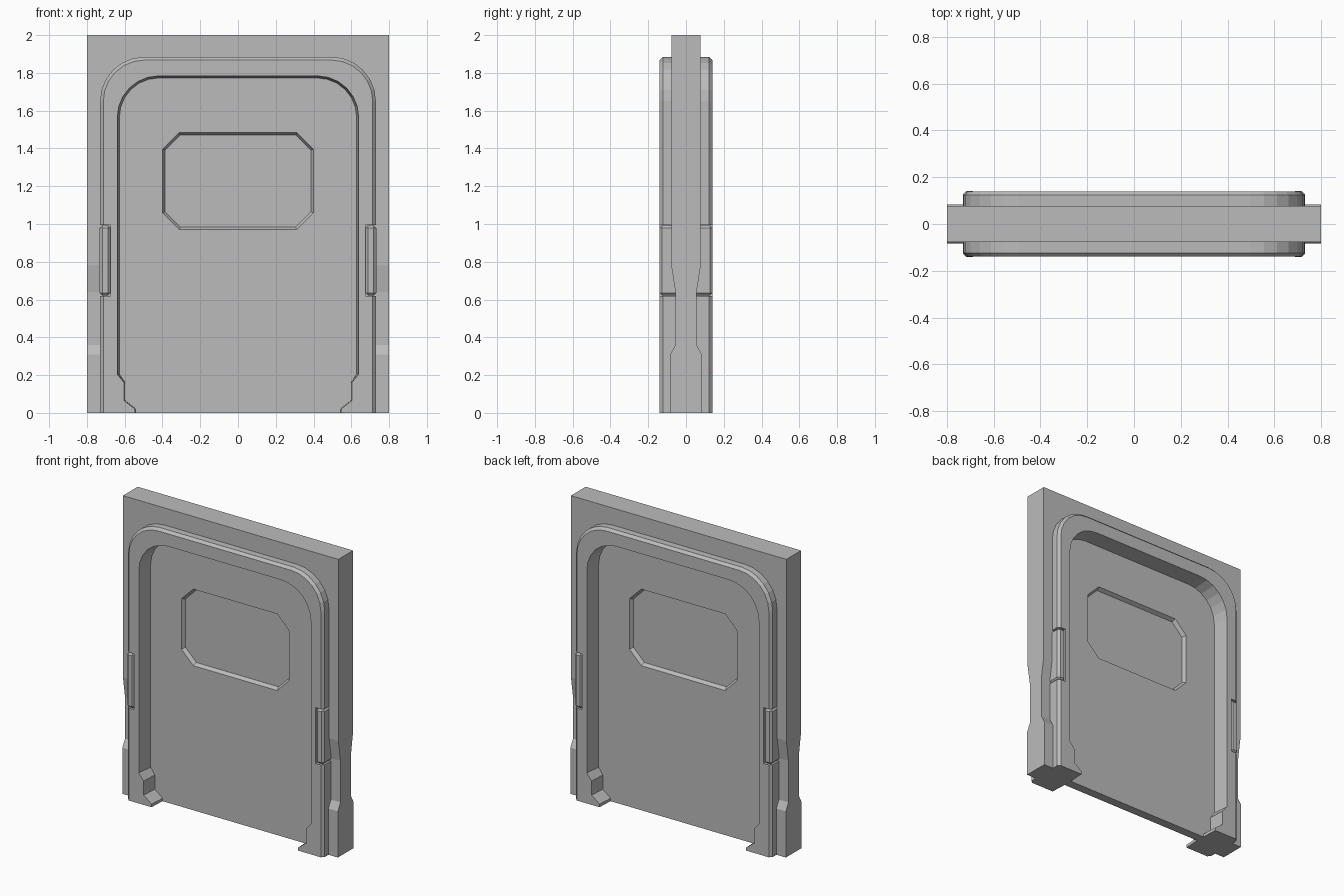
import bpy, bmesh, math

if "Cube" in bpy.data.objects:
    bpy.data.objects.remove(bpy.data.objects["Cube"])

GREY = (0.5, 0.5, 0.5, 1)
metal = bpy.data.materials.new("plain grey")
metal.use_nodes = True
metal.diffuse_color = GREY
metal.node_tree.nodes["Principled BSDF"].inputs["Base Color"].default_value = GREY


def loft(name, rings):
    """Solid through rings of 3D points, capped at both ends."""
    bm = bmesh.new()
    loops = [[bm.verts.new(p) for p in ring] for ring in rings]
    for a, b in zip(loops, loops[1:]):
        for i in range(len(a)):
            j = (i + 1) % len(a)
            bm.faces.new((a[i], a[j], b[j], b[i]))
    bm.faces.new(loops[0])
    bm.faces.new(loops[-1])
    bmesh.ops.recalc_face_normals(bm, faces=bm.faces)
    mesh = bpy.data.meshes.new(name)
    bm.to_mesh(mesh)
    bm.free()
    mesh.materials.append(metal)
    obj = bpy.data.objects.new(name, mesh)
    bpy.context.scene.collection.objects.link(obj)
    return obj


def at_y(y, outline):
    return [(x, y, z) for x, z in outline]


def mirrored(half):
    return half + [(-x, z) for x, z in reversed(half)]


def box(name, x0, x1, y, z0, z1):
    outline = [(x0, z0), (x1, z0), (x1, z1), (x0, z1)]
    return loft(name, [at_y(-y, outline), at_y(y, outline)])


def combine(obj, other, operation):
    mod = obj.modifiers.new("combine", 'BOOLEAN')
    mod.operation, mod.object, mod.solver = operation, other, 'EXACT'
    bpy.context.view_layer.objects.active = obj
    bpy.ops.object.modifier_apply(modifier=mod.name)
    bpy.data.objects.remove(other)


def corner(width, top, radius, steps=6):
    arc = [math.pi / 2 * i / steps for i in range(steps + 1)]
    return [(width - radius + radius * math.cos(a),
             top - radius + radius * math.sin(a)) for a in arc]


def arch(inset):
    w = 0.73 - inset
    return mirrored([(w, 0)] + corner(w, 1.885 - inset, 0.235 - inset))


def opening(inset):
    # stepped feet at the bottom, rounded corners at the top
    w, foot, toe = 0.64 - inset, 0.603 - inset / 2, 0.545 - inset / 2
    feet = [(toe, -0.1), (toe, 0.02), (foot, 0.065), (foot, 0.16), (w, 0.205)]
    return mirrored(feet + corner(w, 1.785 - inset, 0.22 - inset))


def window(inset):
    w, top, low, cut = 0.4 - inset, 1.485 - inset, 0.97 + inset, 0.088 - inset / 2
    return mirrored([(w - cut, low), (w, low + cut), (w, top - cut), (w - cut, top)])


# Wall slab, pinched in near its foot
side = [(0.083, 0), (0.083, 0.31), (0.056, 0.36), (0.056, 0.64), (0.078, 0.78), (0.078, 2)]
body = loft("door_body", [[(x, y, z) for y, z in mirrored(side)] for x in (-0.8, 0.8)])

# Raised arched surround with chamfered rims, notched for the side pads
surround = loft("surround", [at_y(-0.14, arch(0.017)), at_y(-0.123, arch(0)),
                             at_y(0.123, arch(0)), at_y(0.14, arch(0.017))])
for s in (-1, 1):
    xs = sorted((s * 0.675, s * 0.9))
    combine(surround, box("notch", *xs, 0.2, 0.62, 0.995), 'DIFFERENCE')
combine(body, surround, 'UNION')

# Recessed door panel and window on both sides
for s in (-1, 1):
    cutter = loft("opening", [at_y(s * 0.15, opening(0)), at_y(s * 0.03, opening(0.012))])
    combine(body, cutter, 'DIFFERENCE')
    cutter = loft("window", [at_y(s * 0.031, window(0)), at_y(s * 0.005, window(0.014))])
    combine(body, cutter, 'DIFFERENCE')

# Bevelled pads set in the surround
for s, label in ((1, "left"), (-1, "right")):
    xs = sorted((s * 0.675, s * 0.732))
    pad = box(label + "_side_pad", *xs, 0.141, 0.622, 0.993)
    bevel = pad.modifiers.new("bevel", 'BEVEL')
    bevel.width, bevel.segments = 0.014, 1
